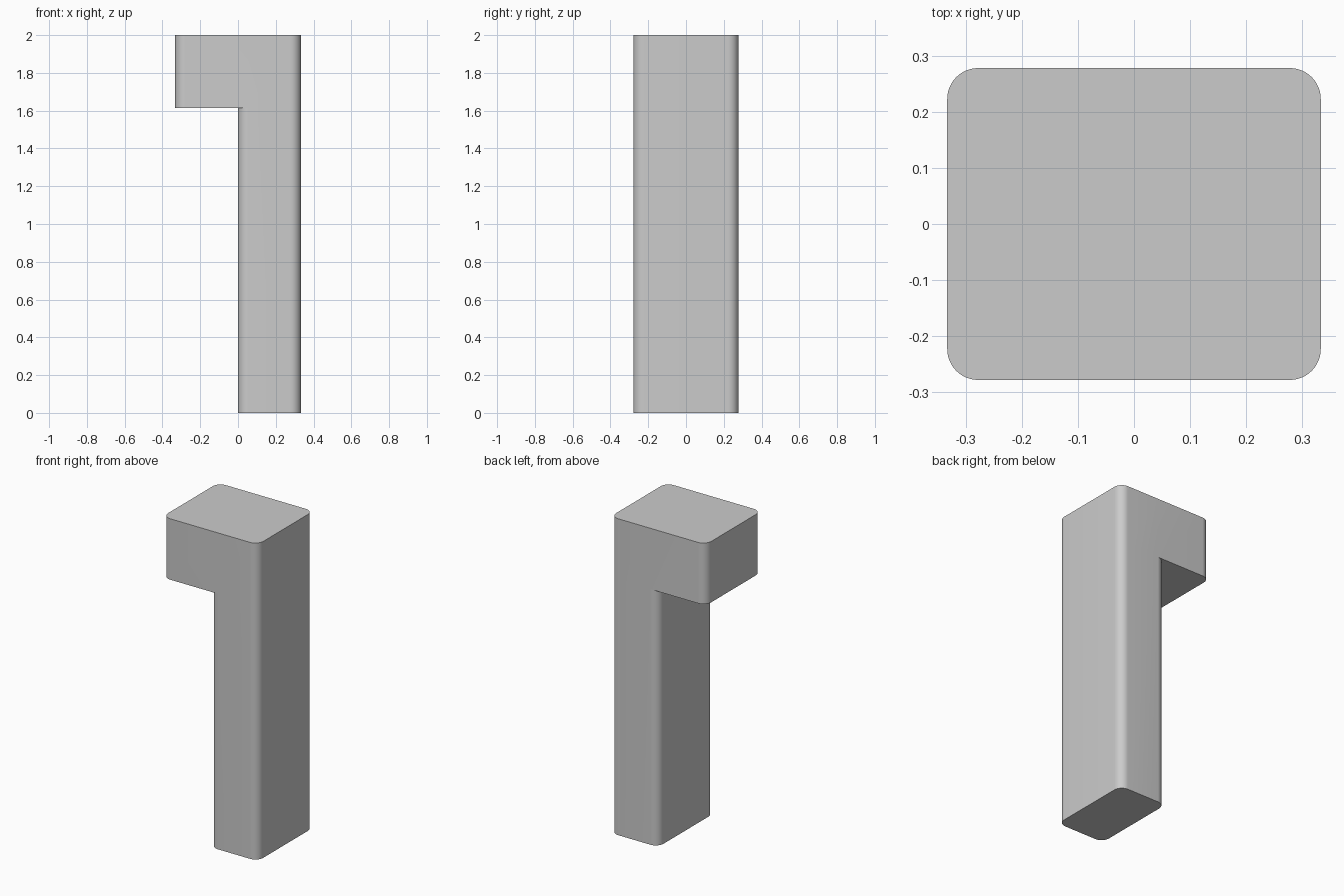
import bpy, bmesh
from math import cos, sin, radians, pi

cube = bpy.data.objects.get("Cube")
if cube:
    bpy.data.objects.remove(cube, do_unlink=True)

HALF_X, HALF_Y, HEIGHT = 0.333, 0.278, 2.0
LEDGE, RADIUS, STEPS = 1.615, 0.055, 12
JOIN = RADIUS  # x where the post's inner rounding meets its flat side


def arc(cx, cy, start):
    """Quarter circle, counter-clockwise."""
    angles = [radians(start) + pi / 2 * i / STEPS for i in range(STEPS + 1)]
    return [(cx + RADIUS * cos(a), cy + RADIUS * sin(a)) for a in angles]


def left_arcs(edge_x):
    y = HALF_Y - RADIUS
    return arc(edge_x + RADIUS, y, 90) + arc(edge_x + RADIUS, -y, 180)


def walls(bm, outline, z0, z1):
    for a, b in zip(outline, outline[1:] + outline[:1]):
        face(bm, [(*a, z0), (*b, z0), (*b, z1), (*a, z1)])


def face(bm, points):
    return bm.faces.new([bm.verts.new(p) for p in points])


# Outlines of the post and of the wider head, sharing the same outer side
right = arc(HALF_X - RADIUS, RADIUS - HALF_Y, 270) + arc(HALF_X - RADIUS, HALF_Y - RADIUS, 0)
post_left = left_arcs(0)
head_left = [(JOIN, HALF_Y)] + left_arcs(-HALF_X) + [(JOIN, -HALF_Y)]

bm = bmesh.new()
walls(bm, right + post_left, 0, LEDGE)
walls(bm, right + head_left, LEDGE, HEIGHT)

# Bottom, top and the underside of the overhang
face(bm, [(*p, 0) for p in reversed(right + post_left)])
face(bm, [(*p, HEIGHT) for p in right + head_left])
face(bm, [(*p, LEDGE) for p in post_left + head_left[-2:0:-1]])

bmesh.ops.remove_doubles(bm, verts=bm.verts, dist=0.0001)
bmesh.ops.recalc_face_normals(bm, faces=bm.faces)
mesh = bpy.data.meshes.new("hooked_post")
bm.to_mesh(mesh)
bm.free()

post = bpy.data.objects.new("hooked_post", mesh)
bpy.context.collection.objects.link(post)

# Plain grey
grey = bpy.data.materials.new("plain_grey")
grey.use_nodes = True
colour = (0.6, 0.6, 0.6, 1)
grey.diffuse_color = colour
grey.node_tree.nodes["Principled BSDF"].inputs["Base Color"].default_value = colour
mesh.materials.append(grey)

# Smooth corners with crisp rims
bpy.ops.object.select_all(action="DESELECT")
post.select_set(True)
bpy.context.view_layer.objects.active = post
bpy.ops.object.shade_smooth_by_angle(angle=radians(30))
